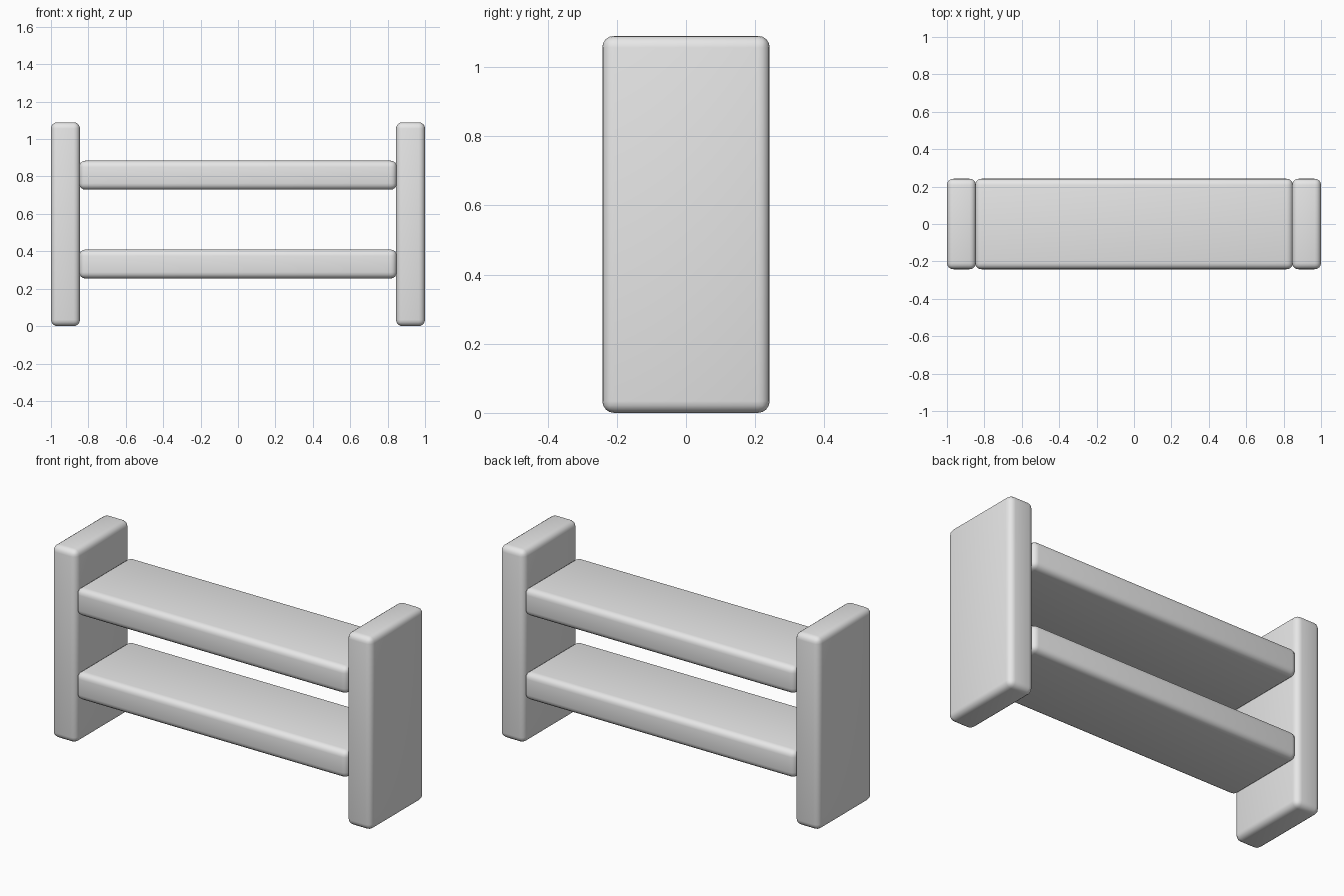
import bpy

default = bpy.data.objects.get("Cube")
if default:
    bpy.data.objects.remove(default, do_unlink=True)

grey = bpy.data.materials.new("light_grey")
grey.use_nodes = True
colour = (0.8, 0.8, 0.8, 1)
grey.diffuse_color = colour
grey.node_tree.nodes["Principled BSDF"].inputs["Base Color"].default_value = colour

DEPTH = 0.484
THICK = 0.155
HEIGHT = 1.09


def rounded_board(name, size, centre):
    """A box with softly rounded edges."""
    bpy.ops.mesh.primitive_cube_add(size=1, location=centre)
    board = bpy.context.object
    board.name = name
    board.scale = size
    bpy.ops.object.transform_apply(location=False, rotation=False, scale=True)
    board.data.materials.append(grey)
    bevel = board.modifiers.new("rounded_edges", "BEVEL")
    bevel.width = 0.034
    bevel.segments = 4
    bpy.ops.object.modifier_apply(modifier=bevel.name)
    bpy.ops.object.shade_smooth_by_angle()
    return board


# Upright end panels
for side, sign in (("left", 1), ("right", -1)):
    rounded_board(side + "_end_panel", (THICK, DEPTH, HEIGHT),
                  (sign * (1 - THICK / 2), 0, HEIGHT / 2))

# Shelves, their ends set slightly into the panels
for level, z in (("lower", 0.332), ("upper", 0.807)):
    rounded_board(level + "_shelf", (1.7, DEPTH, THICK), (0, 0, z))
